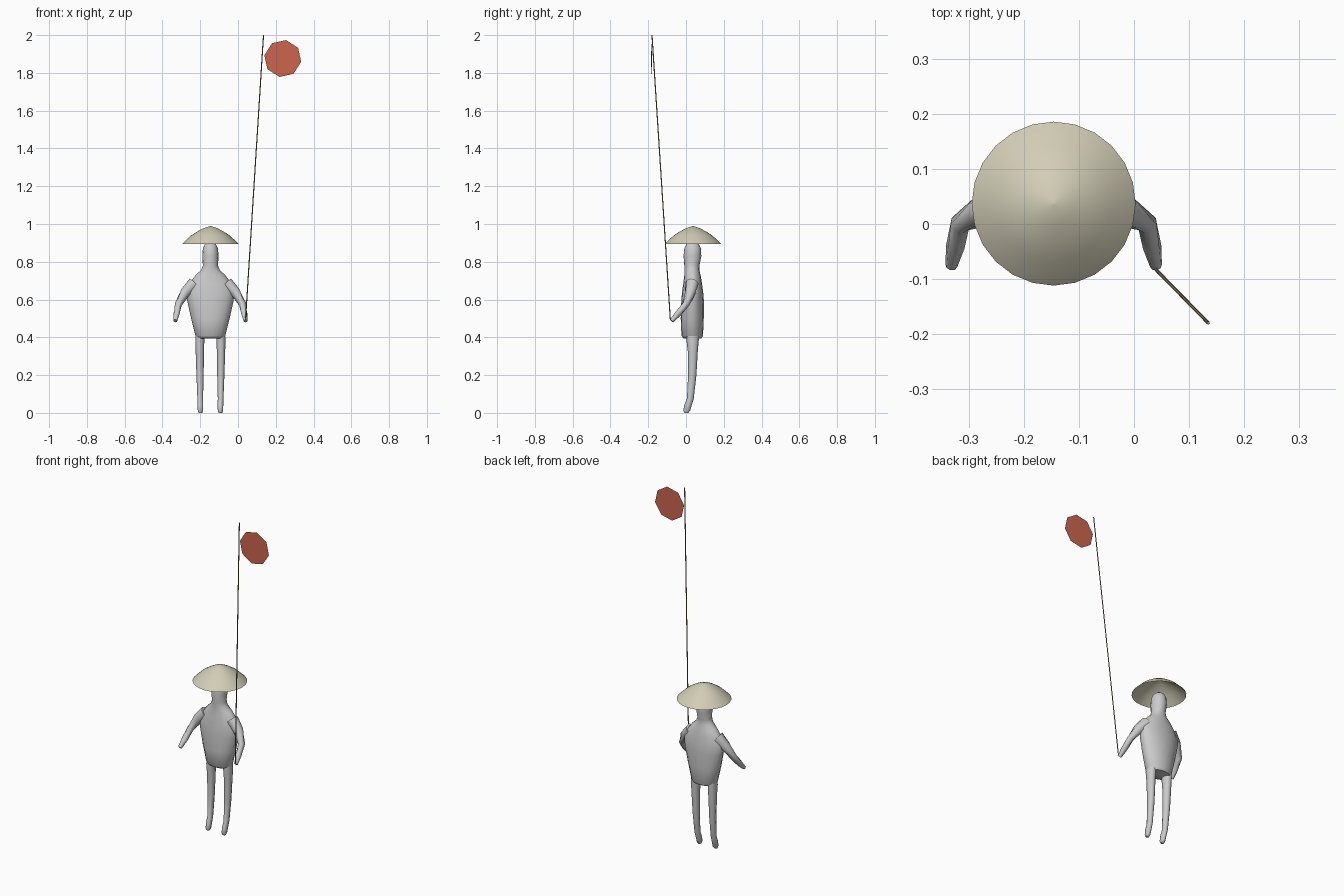
import bpy, bmesh
from math import sin, cos, pi, radians
from mathutils import Vector, Quaternion

if "Cube" in bpy.data.objects:
    bpy.data.objects.remove(bpy.data.objects["Cube"])

CX = -0.146  # centre line of the figure


def paint(obj, name, rgb):
    mat = bpy.data.materials.new(name)
    mat.diffuse_color = (*rgb, 1)
    mat.use_nodes = True
    mat.node_tree.nodes["Principled BSDF"].inputs["Base Color"].default_value = mat.diffuse_color
    obj.data.materials.append(mat)


def loft(name, rings, sides=12, follow=False, x=0.0, caps=True, mirror=False, angle=60):
    """Skin elliptical rings (x, y, z, rx, ry); follow = rings square to the path."""
    bm = bmesh.new()
    pts = [Vector(r[:3]) for r in rings]
    loops = []
    for i, r in enumerate(rings):
        q = Quaternion()
        if follow:
            t = pts[min(i + 1, len(pts) - 1)] - pts[max(i - 1, 0)]
            q = t.to_track_quat('Z', 'Y')
        loops.append([bm.verts.new(pts[i] + q @ Vector(
            (r[3] * cos(2 * pi * k / sides), r[4] * sin(2 * pi * k / sides), 0)))
            for k in range(sides)])
    for a, b in zip(loops, loops[1:]):
        for k in range(sides):
            n = (k + 1) % sides
            bm.faces.new((a[k], a[n], b[n], b[k]))
    if caps:
        bm.faces.new(loops[0][::-1])
    bm.faces.new(loops[-1])
    me = bpy.data.meshes.new(name)
    bm.to_mesh(me)
    bm.free()
    obj = bpy.data.objects.new(name, me)
    bpy.context.collection.objects.link(obj)
    obj.location.x = x
    if mirror:
        obj.modifiers.new("Mirror", 'MIRROR')
    bpy.ops.object.select_all(action='DESELECT')
    obj.select_set(True)
    bpy.context.view_layer.objects.active = obj
    bpy.ops.object.shade_smooth_by_angle(angle=radians(angle))
    return obj


# torso, neck and head in one skin
body = [(0.035, .395, .070, .048), (0.033, .408, .079, .057), (0.033, .50, .102, .061),
        (0.035, .59, .122, .060), (0.035, .64, .128, .056), (0.035, .69, .108, .049),
        (0.034, .73, .078, .043), (0.031, .755, .050, .040), (0.031, .78, .040, .040),
        (0.034, .83, .043, .047), (0.035, .87, .040, .044), (0.035, .892, .030, .033),
        (0.035, .905, .012, .013)]
loft("body", [(0, *r) for r in body], 16, x=CX)

# legs with small forward feet
loft("legs", [(.053, .002, .000, .010, .010), (.053, .004, .012, .014, .018),
              (.053, .010, .040, .015, .020), (.054, .023, .075, .015, .018),
              (.055, .033, .20, .019, .022), (.056, .036, .32, .022, .026),
              (.056, .035, .39, .024, .033), (.054, .035, .43, .022, .033)],
     8, x=CX, mirror=True)

# arms bent forward at the elbow
loft("arms", [(.085, .032, .685, .036, .036), (.133, .022, .637, .029, .029),
              (.170, .000, .575, .019, .019), (.179, -.042, .525, .017, .017),
              (.186, -.076, .487, .011, .011)], 8, follow=True, x=CX, mirror=True)

# wide conical hat, open underneath
hat = loft("hat", [(0, .037, z, r, r) for r, z in
                   ((.149, .895), (.104, .938), (.070, .960), (.036, .978), (.002, .989))],
           24, x=CX, caps=False)
paint(hat, "straw", (.64, .61, .47))

# thin pole held in one hand
pole = loft("pole", [(.040, -.083, .495, .003, .003), (.135, -.180, 2.0, .003, .003)],
            6, follow=True)
paint(pole, "pole_wood", (.30, .24, .15))

# flat eight-sided paddle sign beside the pole top
bm = bmesh.new()
ring = []
for k in range(8):
    a = 2 * pi * k / 8 - radians(10)
    dx, dz = .099 * cos(a), .099 * sin(a)
    ring.append(bm.verts.new((.237 + dx, -.183 - .02 * dx, 1.876 + dz)))
bm.faces.new(ring)
me = bpy.data.meshes.new("sign_panel")
bm.to_mesh(me)
bm.free()
sign = bpy.data.objects.new("sign_panel", me)
bpy.context.collection.objects.link(sign)
paint(sign, "red", (.60, .13, .075))
